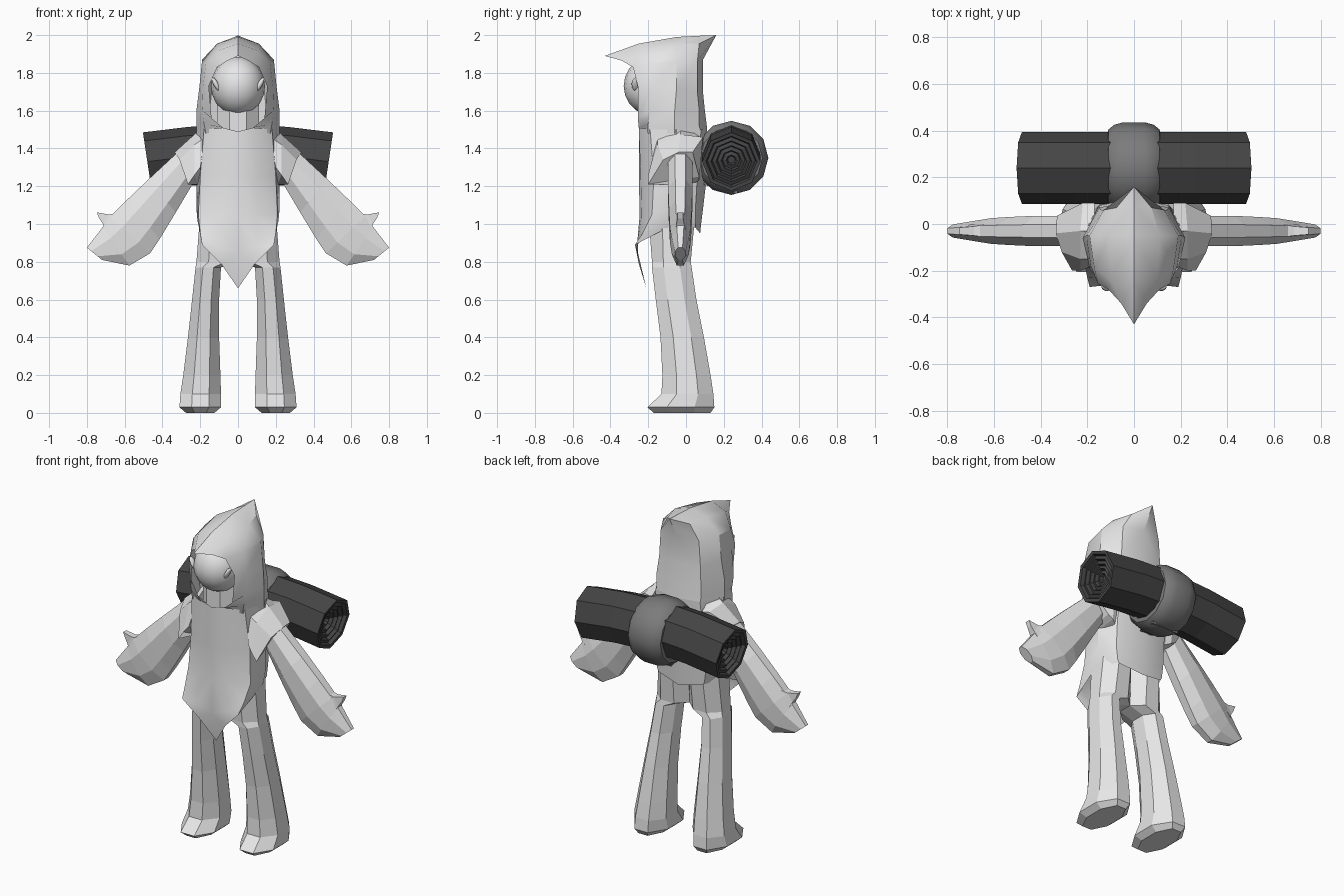
import bpy, bmesh, math
from mathutils import Vector

cube = bpy.data.objects.get("Cube")
if cube:
    bpy.data.objects.remove(cube, do_unlink=True)


def material(name, value):
    mat = bpy.data.materials.new(name)
    mat.use_nodes = True
    colour = (value, value, value, 1)
    mat.diffuse_color = colour
    mat.node_tree.nodes["Principled BSDF"].inputs["Base Color"].default_value = colour
    return mat


pale = material("pale grey cloth", 0.8)
charcoal = material("charcoal blanket", 0.06)
slate = material("slate strap", 0.2)


def finish(name, bm, mat, smooth=None):
    """Turn a bmesh into a named, coloured object."""
    bmesh.ops.remove_doubles(bm, verts=bm.verts, dist=0.0005)
    bmesh.ops.recalc_face_normals(bm, faces=bm.faces)
    mesh = bpy.data.meshes.new(name)
    bm.to_mesh(mesh)
    bm.free()
    mesh.materials.append(mat)
    obj = bpy.data.objects.new(name, mesh)
    bpy.context.collection.objects.link(obj)
    if smooth:
        bpy.ops.object.select_all(action="DESELECT")
        obj.select_set(True)
        bpy.context.view_layer.objects.active = obj
        bpy.ops.object.shade_smooth_by_angle(angle=math.radians(smooth))
    return obj


def skin(bm, rows, closed, caps=False):
    """Bridge rows of points with quads."""
    grid = [[bm.verts.new(p) for p in row] for row in rows]
    count = len(grid[0])
    for low, high in zip(grid, grid[1:]):
        for i in range(count if closed else count - 1):
            j = (i + 1) % count
            bm.faces.new((low[i], low[j], high[j], high[i]))
    if caps:
        bm.faces.new(grid[0])
        bm.faces.new(grid[-1])


def flip(rows):
    return [[(-p[0], p[1], p[2]) for p in row] for row in rows]


def symmetric_sheet(name, rows, mat, smooth):
    """Half sheet plus its mirror image, welded on the centre line."""
    bm = bmesh.new()
    skin(bm, rows, False)
    skin(bm, flip(rows), False)
    # collapsed corners become triangles
    bmesh.ops.dissolve_degenerate(bm, dist=0.0005, edges=bm.edges)
    return finish(name, bm, mat, smooth)


def paired_loft(name, rows, mat, smooth=None):
    """One closed loft for each side of the body."""
    for side, data in (("left", rows), ("right", flip(rows))):
        bm = bmesh.new()
        skin(bm, data, True, True)
        finish(side + "_" + name, bm, mat, smooth)


def octagon(centre, u, v):
    """Eight-sided section with flat sides along the half axes u and v."""
    centre, u, v = Vector(centre), Vector(u), Vector(v)
    k = 1 / math.cos(math.pi / 8)
    angles = [(i + 0.5) * math.pi / 4 for i in range(8)]
    return [centre + k * (math.cos(a) * u + math.sin(a) * v) for a in angles]


def ball(name, centre, scale, mat, segments=16, tilt=0):
    bm = bmesh.new()
    bmesh.ops.create_uvsphere(bm, u_segments=segments, v_segments=segments // 2 + 2, radius=1)
    obj = finish(name, bm, mat, 60)
    obj.location, obj.scale = centre, scale
    obj.rotation_euler.y = tilt
    return obj


# Tunic: half rows from front centre round to back centre, top to hem
tunic = [
    [(0, -.25, 1.49), (.08, -.25, 1.51), (.18, -.19, 1.5), (.22, -.05, 1.5), (.15, .08, 1.5), (0, .11, 1.5)],
    [(0, -.25, 1.25), (.1, -.24, 1.25), (.2, -.17, 1.25), (.22, -.05, 1.25), (.17, .06, 1.25), (0, .11, 1.25)],
    [(0, -.245, 1.05), (.1, -.235, 1.05), (.21, -.18, 1.05), (.22, -.05, 1.08), (.17, .05, 1.08), (0, .09, 1.08)],
    [(0, -.255, .85), (.1, -.26, .88), (.2, -.23, .95), (.215, -.06, 1.02), (.16, .05, 1), (0, .08, 1)],
    [(0, -.21, .66), (.09, -.25, .79), (.19, -.27, .89), (.21, -.06, 1), (.15, .05, .98), (0, .075, .95)],
]
symmetric_sheet("tunic", tunic, pale, 30)

# Hood: half rows from the face opening round to the back, neck to ridge
hood = [
    [(0, -.25, 1.49), (.17, -.2, 1.48), (.22, -.06, 1.48), (.15, .08, 1.48), (0, .11, 1.48)],
    [(.08, -.25, 1.51), (.18, -.2, 1.53), (.22, -.06, 1.52), (.15, .07, 1.52), (0, .11, 1.52)],
    [(.14, -.255, 1.56), (.19, -.19, 1.6), (.22, -.06, 1.6), (.15, .07, 1.6), (0, .1, 1.6)],
    [(.155, -.255, 1.73), (.185, -.18, 1.73), (.205, -.05, 1.72), (.14, .06, 1.7), (0, .09, 1.7)],
    [(.11, -.28, 1.83), (.17, -.19, 1.85), (.19, -.05, 1.87), (.13, .06, 1.86), (0, .09, 1.87)],
    [(.055, -.34, 1.865), (.1, -.24, 1.92), (.11, -.05, 1.955), (.075, .07, 1.955), (0, .16, 2)],
    [(0, -.43, 1.89), (0, -.25, 1.955), (0, -.05, 1.99), (0, .08, 1.997), (0, .16, 2)],
]
symmetric_sheet("hood", hood, pale, 32)

# Head, neck and small brow ridges inside the hood
ball("face", (0, -.18, 1.73), (.143, .15, .155), pale)
for side, s in (("left", 1), ("right", -1)):
    ball(side + "_eye", (s * .117, -.268, 1.74), (.014, .02, .04), pale, 8, s * .5)
bm = bmesh.new()
skin(bm, [octagon((0, -.14, z), (.11, 0, 0), (0, .1, 0)) for z in (1.45, 1.64)], True, True)
finish("neck", bm, pale)

# Legs: height, inner x, outer x, front y, back y
leg = [
    (1.06, 0, .2, -.2, .05), (.8, 0, .22, -.18, .025), (.77, .09, .225, -.18, .03),
    (.6, .1, .243, -.16, .055), (.4, .1, .265, -.135, .095), (.2, .093, .29, -.125, .13),
    (.1, .09, .305, -.13, .145), (.03, .09, .31, -.205, .15), (0, .125, .275, -.17, .13),
]
paired_loft("leg", [octagon(((a + b) / 2, (f + r) / 2, z), ((b - a) / 2, 0, 0), (0, (r - f) / 2, 0))
                    for z, a, b, f, r in leg], pale)

# Arms: upper x and z, lower x and z, half depth
arm = [
    (.22, 1.42, .17, 1.27, .06), (.33, 1.37, .235, 1.22, .065), (.47, 1.24, .33, 1.06, .065),
    (.585, 1.13, .415, .92, .06), (.675, 1.04, .465, .845, .055), (.715, .985, .575, .78, .045),
    (.8, .875, .72, .81, .028),
]
paired_loft("arm", [octagon(((a + c) / 2, -.03, (b + d) / 2), ((a - c) / 2, 0, (b - d) / 2), (0, h, 0))
                    for a, b, c, d, h in arm], pale)

# Thumbs: tapered spurs on the upper edge of the hands
thumb = [
    [(.63, -.055, 1.06), (.63, 0, 1.06), (.7, 0, .97), (.7, -.055, .97)],
    [(.685, -.05, 1.05), (.685, -.01, 1.05), (.715, -.01, 1), (.715, -.05, 1)],
    [(.748, -.045, 1.062), (.748, -.015, 1.062), (.735, -.015, 1.03), (.735, -.045, 1.03)],
]
paired_loft("thumb", thumb, pale)

# Short sleeves flaring from the shoulders
sleeve = [
    [(.17, -.03, 1.53), (.17, -.15, 1.46), (.2, -.19, 1.3), (.19, -.1, 1.2), (.18, .05, 1.22), (.17, .09, 1.45)],
    [(.23, -.03, 1.475), (.23, -.15, 1.42), (.23, -.2, 1.26), (.21, -.09, 1.21), (.21, .07, 1.23), (.22, .09, 1.46)],
    [(.335, -.04, 1.38), (.31, -.12, 1.34), (.265, -.2, 1.21), (.24, -.08, 1.23), (.245, .07, 1.25), (.33, .035, 1.38)],
]
paired_loft("sleeve", sleeve, pale)


def roll_section(x, radius, sides, bend):
    """Section across the x axis, sagging and leaning outward at the ends."""
    ring = []
    for i in range(sides):
        a = i * 2 * math.pi / sides
        up = radius * math.cos(a)
        t = x / 0.48
        ring.append((x + bend * t * up * 0.15, 0.24 + radius * math.sin(a), 1.37 - bend * 0.04 * t * t + up))
    return ring


# Bedroll: bent octagonal tube with stepped rings in both ends
side = [(.05, .155), (.25, .155), (.48, .155)]
for step in range(5):
    outer = .135 - step * .027
    depth = .47 - step * .012
    side += [(depth + .008, outer), (depth - .012, outer - .008)]
stations = [(-x, r) for x, r in reversed(side)] + side
bm = bmesh.new()
skin(bm, [roll_section(x, r, 8, 1) for x, r in stations], True, True)
finish("bedroll", bm, charcoal)

# Strap: bulging band round the bedroll, with a tongue reaching the back
bm = bmesh.new()
band = [(.112, .14), (.11, .165), (.085, .185), (.045, .196)]
band = band + [(-x, r) for x, r in reversed(band)]
skin(bm, [roll_section(x, r, 12, 0) for x, r in band], True, False)
finish("bedroll_strap", bm, slate, 40).location.z = -.02

bm = bmesh.new()
tongue = [(.27, .09, 1.16), (.17, .08, 1.185), (.07, .02, 1.215)]
skin(bm, [[(-w, y, z), (w, y, z), (w, y + .01, z + .03), (-w, y + .01, z + .03)] for y, w, z in tongue], True, True)
finish("strap_tongue", bm, slate)
